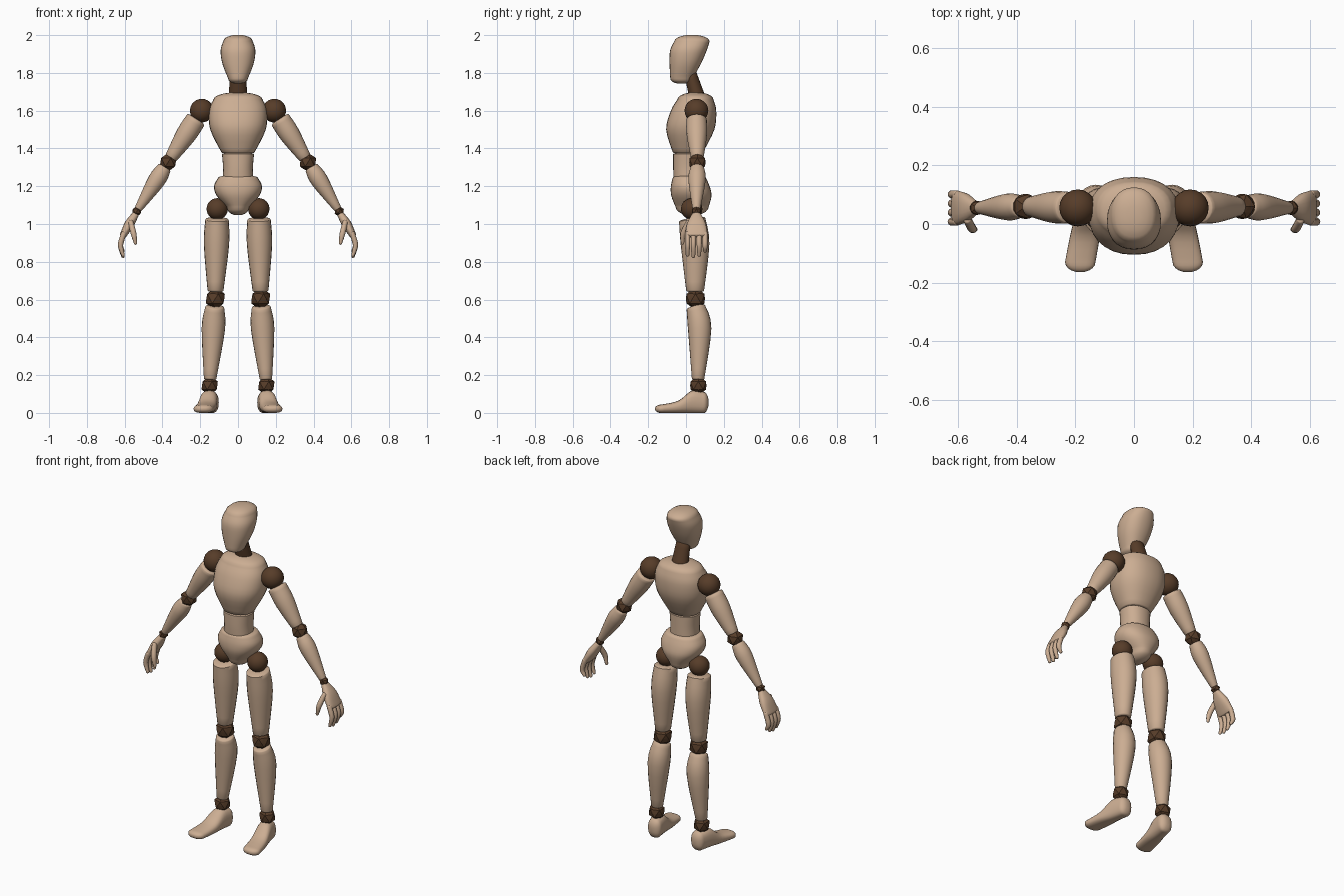
import bpy, bmesh
from math import cos, sin, pi, copysign
from mathutils import Vector

cube = bpy.data.objects.get("Cube")
if cube:
    bpy.data.objects.remove(cube)


def material(name, red, green, blue):
    mat = bpy.data.materials.new(name)
    mat.use_nodes = True
    mat.diffuse_color = (red, green, blue, 1)
    shader = mat.node_tree.nodes["Principled BSDF"]
    shader.inputs["Base Color"].default_value = mat.diffuse_color
    return mat


WOOD = material("pale_wood", 0.6, 0.42, 0.29)
DARK = material("dark_wood", 0.095, 0.046, 0.022)
X_AXIS, Y_AXIS, Z_AXIS = Vector((1, 0, 0)), Vector((0, 1, 0)), Vector((0, 0, 1))


def finish(bm, name, mat, smooth=True):
    bmesh.ops.recalc_face_normals(bm, faces=bm.faces)
    mesh = bpy.data.meshes.new(name)
    bm.to_mesh(mesh)
    bm.free()
    mesh.materials.append(mat)
    part = bpy.data.objects.new(name, mesh)
    bpy.context.collection.objects.link(part)
    if smooth:
        bpy.ops.object.select_all(action="DESELECT")
        part.select_set(True)
        bpy.context.view_layer.objects.active = part
        bpy.ops.object.shade_smooth_by_angle(angle=0.7)


def ring(x, y, z, width, depth):
    return Vector((x, y, z, width, depth))


def spline(rings, steps=4):
    # Catmull-Rom curve through the rings
    keys = [rings[0], *rings, rings[-1]]
    rows = []
    for a, b, c, d in zip(keys, keys[1:], keys[2:], keys[3:]):
        for step in range(steps):
            t = step / steps
            rows.append(b + (c - a) * t / 2 + (a - b * 2.5 + c * 2 - d / 2) * t ** 2
                        + (b * 3 - a - c * 3 + d) * t ** 3 / 2)
    return rows + [rings[-1]]


def dome(row, direction, height):
    # shrinking rings that round off one end
    rows = []
    for step in range(1, 5):
        angle = step * pi / 10
        centre = Vector(row[:3]) + direction * height * sin(angle)
        rows.append(ring(*centre, row[3] * cos(angle), row[4] * cos(angle)))
    return rows


def loft(name, rings, mat=WOOD, axis=None, side_axis=Y_AXIS, power=2, sides=20, caps=(0.01, 0.01)):
    # skin of superellipse sections, rounded at both ends
    rows = spline(rings)
    first = axis or Vector((rows[1] - rows[0])[:3]).normalized()
    last = axis or Vector((rows[-1] - rows[-2])[:3]).normalized()
    rows = dome(rows[0], -first, caps[0])[::-1] + rows + dome(rows[-1], last, caps[1])
    bm = bmesh.new()
    loops = []
    for index, row in enumerate(rows):
        before, after = rows[max(index - 1, 0)], rows[min(index + 1, len(rows) - 1)]
        along = axis or Vector((after - before)[:3])
        across = side_axis.cross(along).normalized()
        out = along.cross(across).normalized()
        loop = []
        for corner in range(sides):
            angle = 2 * pi * corner / sides
            u, v = (copysign(abs(q) ** (2 / power), q) for q in (cos(angle), sin(angle)))
            point = Vector(row[:3]) + across * u * row[3] + out * v * row[4]
            point.z = max(point.z, 0)
            loop.append(bm.verts.new(point))
        loops.append(loop)
    for low, high in zip(loops, loops[1:]):
        for k in range(sides):
            bm.faces.new((low[k - 1], low[k], high[k], high[k - 1]))
    bm.faces.new(loops[0])
    bm.faces.new(loops[-1])
    finish(bm, name, mat)


def section(z, front, back, width):
    return ring(0, (front + back) / 2, z, width, (back - front) / 2)


def trunk(name, *sections, caps):
    loft(name, sections, axis=Z_AXIS, power=2.25, sides=28, caps=caps)


def joint(name, centre, radius, studded=True):
    # faceted ball with raised studs, or a plain smooth ball
    bm = bmesh.new()
    bmesh.ops.create_icosphere(bm, subdivisions=2 if studded else 3, radius=radius)
    for vert in bm.verts:
        if studded and len(vert.link_edges) == 5:
            vert.co *= 1.12
        vert.co += centre
    finish(bm, name, DARK, smooth=not studded)


# head, neck and trunk
trunk("head",
      section(z=1.77, front=-0.083, back=0.035, width=0.052),
      section(z=1.85, front=-0.087, back=0.08, width=0.083),
      section(z=1.92, front=-0.084, back=0.11, width=0.092),
      section(z=1.967, front=-0.062, back=0.125, width=0.078), caps=(0.028, 0.035))
loft("neck", [ring(0, 0.06, 1.67, 0.05, 0.042), ring(0, 0.025, 1.79, 0.042, 0.033)], mat=DARK)
trunk("chest",
      section(z=1.38, front=-0.07, back=0.09, width=0.088),
      section(z=1.5, front=-0.105, back=0.15, width=0.147),
      section(z=1.6, front=-0.08, back=0.16, width=0.153),
      section(z=1.66, front=-0.045, back=0.145, width=0.13), caps=(0.01, 0.038))
trunk("abdomen",
      section(z=1.24, front=-0.065, back=0.085, width=0.08),
      section(z=1.3, front=-0.068, back=0.085, width=0.079),
      section(z=1.37, front=-0.068, back=0.085, width=0.085), caps=(0.01, 0.01))
trunk("pelvis",
      section(z=1.09, front=-0.055, back=0.12, width=0.06),
      section(z=1.15, front=-0.078, back=0.135, width=0.113),
      section(z=1.2, front=-0.08, back=0.125, width=0.127),
      section(z=1.245, front=-0.07, back=0.105, width=0.105), caps=(0.045, 0.015))

# limbs on both sides
for side, sign in (("left", 1), ("right", -1)):
    def spot(x, y, z):
        return Vector((sign * x, y, z))

    hip, knee, ankle = spot(0.11, 0.03, 1.08), spot(0.12, 0.05, 0.605), spot(0.15, 0.065, 0.145)
    shoulder, elbow, wrist = spot(0.192, 0.055, 1.6), spot(0.37, 0.06, 1.327), spot(0.536, 0.055, 1.067)

    def limb(name, start, end, span, radii, peak, depth=1.0, bulge=0.0):
        # tapered segment between two joints, thickest at the peak
        rings = []
        for t, radius, shift in zip((0, peak, 1), radii, (0, bulge, 0)):
            centre = start.lerp(end, span[0] + t * (span[1] - span[0])) + Y_AXIS * shift
            rings.append(ring(*centre, radius, radius * depth))
        loft(side + name, rings)

    joint(side + "_hip", hip, 0.057, studded=False)
    joint(side + "_shoulder", shoulder, 0.063, studded=False)
    for name, centre, radius in (("_knee", knee, 0.05), ("_ankle", ankle, 0.043),
                                 ("_elbow", elbow, 0.043), ("_wrist", wrist, 0.024)):
        joint(side + name, centre, radius)

    limb("_thigh", hip, knee, (0.12, 0.91), (0.062, 0.067, 0.042), peak=0.35, depth=1.13, bulge=0.01)
    limb("_shin", knee, ankle, (0.1, 0.92), (0.05, 0.062, 0.033), peak=0.3, bulge=0.017)
    limb("_upper_arm", shoulder, elbow, (0.18, 0.9), (0.054, 0.054, 0.034), peak=0.4)
    limb("_forearm", elbow, wrist, (0.12, 0.94), (0.037, 0.046, 0.021), peak=0.3)

    # foot, heel to toe, turned slightly outward
    soles = []
    for y, top, width in ((0.09, 0.115, 0.042), (0.03, 0.12, 0.046), (-0.04, 0.066, 0.051), (-0.13, 0.045, 0.052)):
        centre = spot(0.16 - 0.18 * y, y, top * 0.48)
        soles.append(ring(*centre, top / 2, width))
    loft(side + "_foot", soles, axis=-Y_AXIS, side_axis=X_AXIS, power=2.5, caps=(0.03, 0.035))

    # hand with four curled fingers and a thumb
    loft(side + "_palm", [ring(*spot(0.543, 0.055, 1.05), 0.018, 0.024),
                          ring(*spot(0.575, 0.055, 1.0), 0.025, 0.05),
                          ring(*spot(0.608, 0.055, 0.94), 0.018, 0.06)], power=2.4)
    for index, name in enumerate(("index", "middle", "ring", "little")):
        y = 0.008 + 0.031 * index
        tip = 0.83 + 0.007 * abs(index - 1) ** 2
        loft(f"{side}_{name}_finger", [ring(*spot(0.604, y, 0.95), 0.014, 0.014),
                                       ring(*spot(0.622, y, 0.89), 0.014, 0.014),
                                       ring(*spot(0.609, y, tip), 0.009, 0.01)], sides=10)
    loft(side + "_thumb", [ring(*spot(0.568, 0.015, 1.01), 0.014, 0.016),
                           ring(*spot(0.553, -0.015, 0.95), 0.015, 0.015),
                           ring(*spot(0.543, -0.018, 0.9), 0.009, 0.009)], sides=10)
